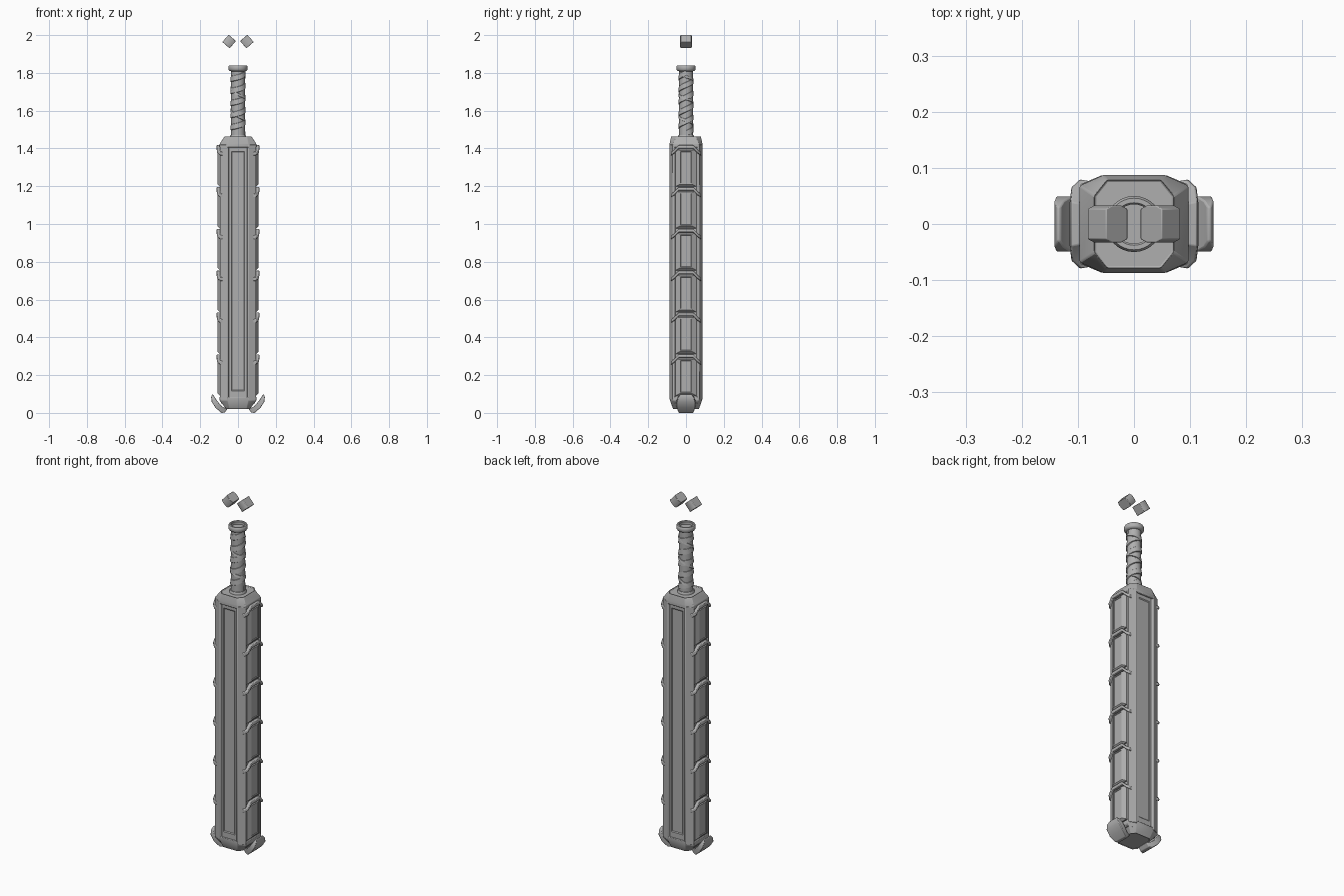
import bpy, bmesh, math
from mathutils import Vector

if "Cube" in bpy.data.objects:
    bpy.data.objects.remove(bpy.data.objects["Cube"])

grey = bpy.data.materials.new("grey_metal")
grey.diffuse_color = (0.43, 0.43, 0.43, 1)
grey.use_nodes = True
grey.node_tree.nodes["Principled BSDF"].inputs["Base Color"].default_value = grey.diffuse_color


def finish(name, bm, bevel=0, smooth=False):
    bmesh.ops.recalc_face_normals(bm, faces=bm.faces)
    me = bpy.data.meshes.new(name)
    bm.to_mesh(me)
    bm.free()
    ob = bpy.data.objects.new(name, me)
    bpy.context.collection.objects.link(ob)
    me.materials.append(grey)
    if bevel:
        m = ob.modifiers.new("bevel", 'BEVEL')
        m.width, m.segments, m.limit_method = bevel, 2, 'ANGLE'
    if smooth:
        bpy.ops.object.select_all(action='DESELECT')
        ob.select_set(True)
        bpy.context.view_layer.objects.active = ob
        bpy.ops.object.shade_smooth_by_angle(angle=math.radians(35))
    return ob


def loft(bm, rings, closed=False):
    """Skin a list of point rings; cap the ends unless the loft closes on itself."""
    vs = [[bm.verts.new(p) for p in r] for r in rings]
    n = len(vs[0])
    for i in range(len(vs) - (0 if closed else 1)):
        a, b = vs[i], vs[(i + 1) % len(vs)]
        for k in range(n):
            bm.faces.new((a[k], a[(k + 1) % n], b[(k + 1) % n], b[k]))
    if not closed:
        bm.faces.new(vs[0])
        return bm.faces.new(vs[-1])


def octagon(x1, y1, x2, y2, z):
    """Ring through (x1, y1) at front/back and (x2, y2) at the sides."""
    q = [(x1, y1), (x2, y2), (x2, -y2), (x1, -y1)]
    return [(x, y, z) for x, y in q + [(-x, -y) for x, y in q]]


# body core
bm = bmesh.new()
loft(bm, [octagon(.056, .074, .09, .058, z) for z in (.05, 1.43)])
finish("body_core", bm)

# top cap with sunken plate
bm = bmesh.new()
top = loft(bm, [octagon(.055, .087, .097, .068, 1.405),
                octagon(.055, .087, .097, .068, 1.425),
                octagon(.048, .078, .07, .05, 1.465)])
bmesh.ops.inset_region(bm, faces=[top], thickness=.014)
bmesh.ops.translate(bm, verts=top.verts, vec=(0, 0, -.008))
finish("top_cap", bm, .003, True)

# bottom cap, tapering to the tip
bm = bmesh.new()
low = loft(bm, [octagon(.055, .085, .097, .068, .085),
                octagon(.055, .085, .097, .068, .065),
                octagon(.045, .068, .062, .045, .02)])
bmesh.ops.inset_region(bm, faces=[low], thickness=.012)
bmesh.ops.translate(bm, verts=low.verts, vec=(0, 0, .005))
finish("bottom_cap", bm, .003, True)

# four corner posts framing the front and back panels
bm = bmesh.new()
prof = [(.045, .07), (.050, .084), (.057, .087), (.095, .071), (.097, .062), (.086, .054)]
for sx in (-1, 1):
    for sy in (-1, 1):
        loft(bm, [[(sx * x, sy * y, z) for x, y in prof] for z in (.07, 1.42)])
finish("corner_posts", bm, .002, True)

# long raised panels on front and back with a sunken middle
bm = bmesh.new()
for s in (-1, 1):
    ring = [(-.046, .07), (.046, 1.42)]
    def rect(hx, z0, z1, y):
        return [(-hx, s * y, z0), (hx, s * y, z0), (hx, s * y, z1), (-hx, s * y, z1)]
    loft(bm, [rect(.046, .07, 1.42, .068), rect(.046, .07, 1.42, .079),
              rect(.035, .115, 1.385, .079), rect(.032, .12, 1.38, .075)])
finish("face_panels", bm)

# raised panels and arched bands down both sides
bm_p, bm_b = bmesh.new(), bmesh.new()
for i in range(6):
    z = 1.408 - i * .2215
    for s in (-1, 1):
        def side(x, hy, z0, z1):
            return [(s * x, -hy, z0), (s * x, hy, z0), (s * x, hy, z1), (s * x, -hy, z1)]
        z0, z1 = z - .198, z - .014
        loft(bm_p, [side(.085, .056, z0 - .012, z1 + .004), side(.096, .056, z0 - .012, z1 + .002),
                    side(.108, .033, z0, z1 - .004), side(.108, .028, z0 + .006, z1 - .01),
                    side(.105, .026, z0 + .008, z1 - .012)])
        path = [(.088, -.076, -.036), (.103, -.062, -.026), (.106, -.036, 0),
                (.106, .036, 0), (.103, .062, -.026), (.088, .076, -.036)]
        rings = []
        for x, y, dz in path:
            rings.append([(s * (x + a), y + (math.copysign(.003, y) if a > 0 else 0), z + dz + b)
                          for a, b in ((-.012, -.009), (.006, -.009), (.009, 0), (.006, .009), (-.012, .009))])
        loft(bm_b, rings)
finish("side_panels", bm_p)
finish("side_bands", bm_b, .002, True)

# curved hooks at the bottom corners
bm = bmesh.new()
outer = [(.07, .002, .032), (.088, .0, .04), (.118, .026, .049), (.139, .058, .049), (.142, .082, .042), (.137, .098, .03)]
inner = [(.055, .022), (.078, .03), (.098, .048), (.113, .068), (.124, .085), (.131, .097)]
for s in (-1, 1):
    loft(bm, [[(s * xo, -w, zo), (s * xo, w, zo), (s * xi, w, zi), (s * xi, -w, zi)]
              for (xo, zo, w), (xi, zi) in zip(outer, inner)])
finish("bottom_hooks", bm, .003, True)


def lathe(name, pts, n=32):
    bm = bmesh.new()
    loft(bm, [[(r * math.cos(2 * math.pi * k / n), r * math.sin(2 * math.pi * k / n), z)
               for k in range(n)] for r, z in pts])
    return finish(name, bm, 0, True)


# grip, base ring and hollow pommel collar
lathe("grip", [(.036, 1.45), (.036, 1.82)])
lathe("base_ring", [(.044, 1.45), (.044, 1.464), (.040, 1.47), (.036, 1.47)])
lathe("pommel_collar", [(.036, 1.808), (.046, 1.812), (.05, 1.818), (.05, 1.834),
                        (.046, 1.84), (.038, 1.84), (.035, 1.836), (.035, 1.822)])

# spiral wrap around the grip: slanted flat strip
bm = bmesh.new()
for start, turns, za, zb in ((0, 5, 1.48, 1.80), (2.6, -2.5, 1.50, 1.79)):
    rings = []
    steps = 100
    for i in range(steps + 1):
        t = i / steps
        a = start + turns * 2 * math.pi * t
        z = za + (zb - za) * t + .007 * math.sin(a)
        w = .017 if turns > 0 else .008
        rings.append([(r * math.cos(a), r * math.sin(a), z + dz)
                      for r, dz in ((.034, -w), (.041, -w * .8), (.038, w * .8), (.034, w))])
    loft(bm, rings)
finish("grip_wrap", bm, 0, True)

# two tilted blocks floating above the grip
bm = bmesh.new()
c, d = math.cos(math.radians(41)), math.sin(math.radians(41))
for s in (-1, 1):
    h = .0255
    rings = []
    for u, w, v in ((-h, .027, h), (-h * .45, .033, h), (h * .45, .033, h), (h, .027, h)):
        ring = []
        for y, q in ((-w, -v), (w, -v), (w, v), (-w, v)):
            ring.append((s * (.047 + u * c - q * d), y, 1.966 + u * d + q * c))
        rings.append(ring)
    loft(bm, rings)
finish("floating_blocks", bm, .002, True)
